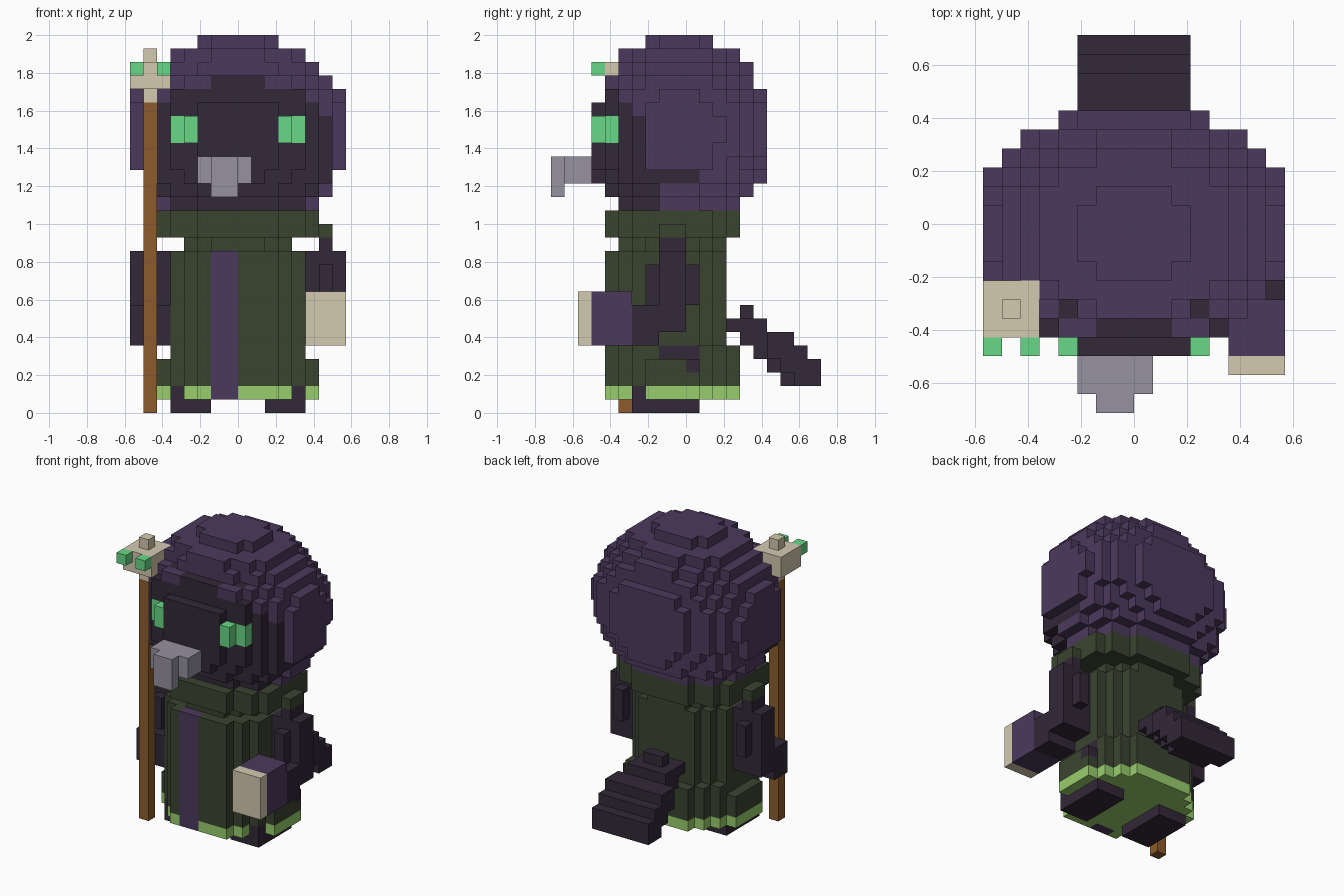
import bpy, bmesh

U = 1 / 14  # edge of one block

if "Cube" in bpy.data.objects:
    bpy.data.objects.remove(bpy.data.objects["Cube"], do_unlink=True)


# ---------- materials ----------
def make_material(name, rgb):
    lin = [((c / 255 + 0.055) / 1.055) ** 2.4 for c in rgb] + [1.0]
    m = bpy.data.materials.new(name)
    m.use_nodes = True
    m.diffuse_color = lin
    bsdf = m.node_tree.nodes["Principled BSDF"]
    bsdf.inputs["Base Color"].default_value = lin
    bsdf.inputs["Roughness"].default_value = 0.9
    return m


MATS = {n: make_material(n, c) for n, c in {
    "purple": (75, 58, 93),
    "dark_plum": (50, 40, 55),
    "dark_green": (58, 68, 48),
    "light_green": (152, 206, 108),
    "bright_green": (104, 216, 134),
    "grey": (150, 145, 160),
    "bone": (213, 202, 177),
    "brown": (140, 92, 45),
}.items()}


# ---------- block helpers ----------
def box(x0, x1, y0, y1, z0, z1, mat):
    return {(x, y, z): mat for x in range(x0, x1)
            for y in range(y0, y1) for z in range(z0, z1)}


def disc(a, b, cy, z0, z1, mat):
    """Stack of elliptical block layers."""
    return {(x, y, z): mat for x in range(-9, 9) for y in range(-9, 9)
            for z in range(z0, z1)
            if ((x + .5) / a) ** 2 + ((y + .5 - cy) / b) ** 2 <= 1}


def mirror(cells):
    return {(-x - 1, y, z): m for (x, y, z), m in cells.items()}


def merge(*groups):
    out = {}
    for g in groups:
        out.update(g)
    return out


CORNERS = [(0, 0), (1, 0), (1, 1), (0, 1)]
taken = set()


def build(name, cells):
    """Outer skin of a set of blocks, skipping cells other parts own."""
    cells = {c: m for c, m in cells.items() if c not in taken}
    taken.update(cells)
    names = sorted(set(cells.values()))
    bm = bmesh.new()
    verts = {}
    for c, mat in cells.items():
        for axis in range(3):
            for side in (0, 1):
                n = list(c)
                n[axis] += 2 * side - 1
                if tuple(n) in cells:
                    continue
                quad = []
                for i, j in (CORNERS if side else CORNERS[::-1]):
                    p = list(c)
                    p[axis] += side
                    p[(axis + 1) % 3] += i
                    p[(axis + 2) % 3] += j
                    p = tuple(p)
                    if p not in verts:
                        verts[p] = bm.verts.new([k * U for k in p])
                    quad.append(verts[p])
                bm.faces.new(quad).material_index = names.index(mat)
    me = bpy.data.meshes.new(name)
    bm.to_mesh(me)
    bm.free()
    for n in names:
        me.materials.append(MATS[n])
    ob = bpy.data.objects.new(name, me)
    bpy.context.collection.objects.link(ob)


# ---------- staff ----------
build("staff_pole", box(-7, -6, -5, -4, 0, 23, "brown"))
build("staff_head", merge(box(-7, -6, -5, -4, 23, 27, "bone"),
                          box(-8, -5, -6, -3, 24, 26, "bone"),
                          box(-8, -7, -7, -6, 25, 26, "bright_green"),
                          box(-6, -5, -7, -6, 25, 26, "bright_green")))


# ---------- hooded head: rounded block ball with a dark face opening ----------
FACE_WIDTH = {-7: 3, -6: 5, -5: 6, -4: 7}  # half width of the front layers


def in_head(x, y, z, side):
    dz = z + .5 - 21
    if dz < 0:
        dz *= .92
    if ((x + .5) / 8.4) ** 2 + ((y + 1) / 6.9) ** 2 + (dz / 7) ** 2 > 1:
        return False
    if z == 25 and (y == -6 or (y == -5 and side > 2)):
        return False
    return side < FACE_WIDTH.get(y, 8) and not (y == -7 and z > 22)


def is_face(x, y, z, side):
    if z == 24:  # upper rim of the opening
        return (y == -6 and side < 2) or (y == -5 and side == 3)
    if x == 6 and ((z == 17 and y < 1) or (z == 16 and y == 1)):
        return True
    limit = -2 if z < 19 else -3 if z < 22 else 18 - z
    return y < limit and side < 7


head = {}
for x in range(-8, 8):
    side = max(x, -x - 1)  # block columns counted from the middle
    for y in range(-7, 6):
        for z in range(15, 28):
            if in_head(x, y, z, side):
                head[x, y, z] = "dark_plum" if is_face(x, y, z, side) else "purple"
eye = merge(box(3, 4, -7, -5, 20, 22, "bright_green"),
            box(4, 5, -6, -5, 20, 22, "bright_green"))
build("hooded_head", merge(head, eye, mirror(eye)))

# ---------- beak ----------
build("beak", merge(box(-3, 1, -9, -6, 17, 19, "grey"),
                    box(-2, 0, -10, -9, 16, 19, "grey")))

# ---------- feet, rising through the hem ----------
foot = box(2, 5, -4, 1, 0, 2, "dark_plum")
build("left_foot", foot)
build("right_foot", mirror(foot))

# ---------- robe: collar, neck, body, skirt with bright hem, front stripe ----------
collar_bump = box(6, 7, -2, 0, 13, 14, "dark_green")
build("collar", merge(disc(6.3, 5.3, -1, 13, 15, "dark_green"),
                      collar_bump, mirror(collar_bump)))
build("robe", merge(disc(4.2, 4.2, -1, 12, 13, "dark_green"),
                    disc(5.2, 4.7, -1.5, 5, 12, "dark_green"),
                    disc(5.2, 5.2, -1, 4, 5, "dark_green"),
                    disc(6.02, 5.2, -1, 2, 4, "dark_green"),
                    disc(6.02, 5.2, -1, 1, 2, "light_green"),
                    box(4, 5, -2, 1, 4, 5, "dark_plum"),
                    box(5, 6, 0, 1, 3, 4, "dark_plum"),
                    box(-2, 0, -6, -5, 1, 12, "purple")))

# ---------- book ----------
build("book", merge(box(5, 8, -7, -4, 5, 9, "purple"),
                    box(5, 8, -8, -7, 5, 9, "bone")))

# ---------- arms ----------
arm = merge(box(6, 7, -2, 0, 12, 13, "dark_plum"),
            box(5, 8, -2, 0, 8, 12, "dark_plum"),
            box(6, 7, -3, 1, 8, 11, "dark_plum"),
            box(5, 8, -4, 0, 6, 8, "dark_plum"),
            box(5, 8, -4, -2, 5, 6, "dark_plum"))
build("left_arm", arm)
build("right_arm", mirror(arm))

# ---------- stepped tail ----------
tail = {}
for half, y0, y1, z in [(1, 4, 5, 7), (2, 2, 6, 6), (2, 4, 8, 5),
                        (3, 6, 8, 5), (2, 5, 9, 4), (3, 6, 9, 4),
                        (2, 6, 10, 3), (3, 7, 10, 3), (2, 7, 10, 2),
                        (3, 8, 10, 2)]:
    tail.update(box(-half, half, y0, y1, z, z + 1, "dark_plum"))
build("tail", tail)
